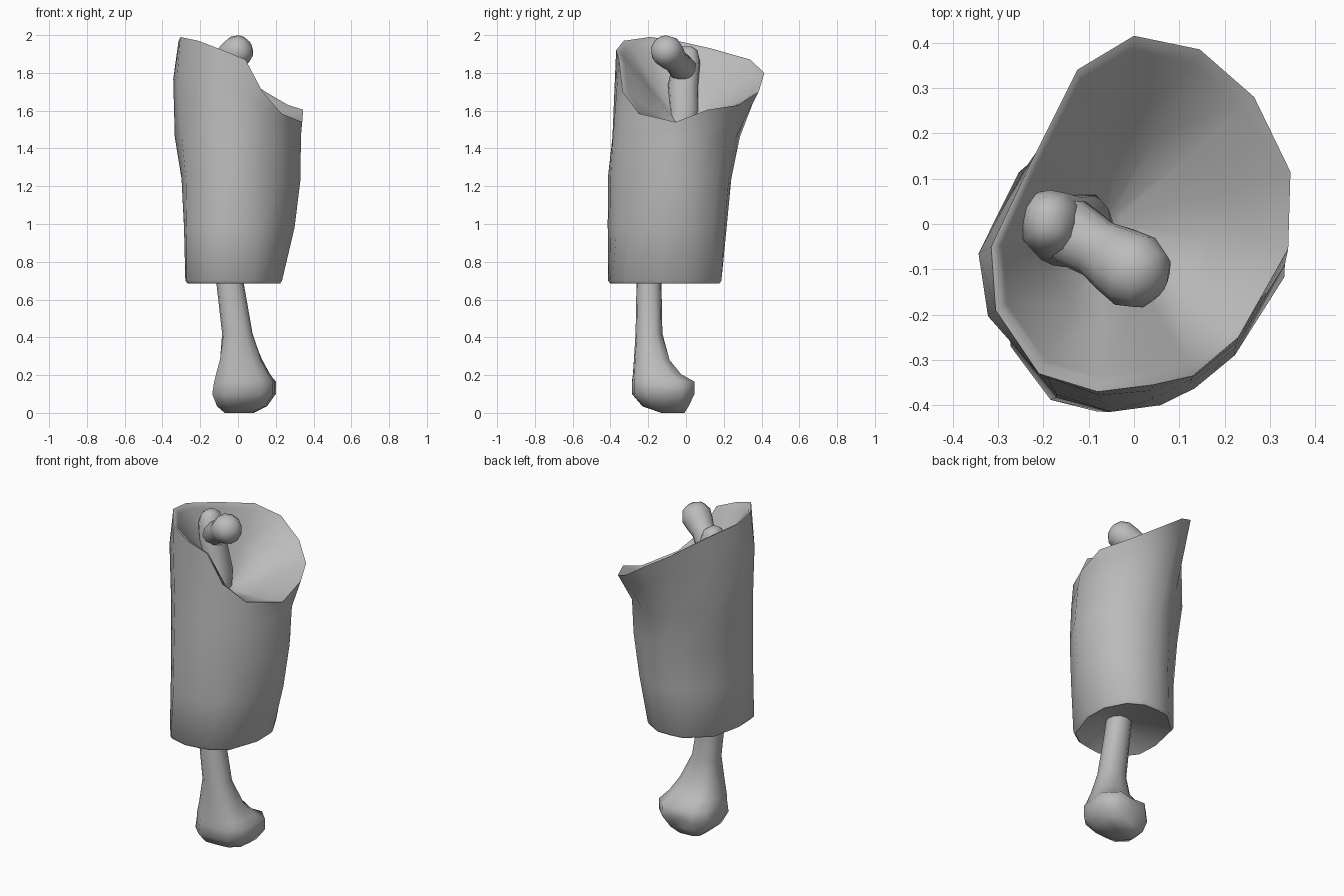
import bpy, bmesh, math
from mathutils import Vector

if "Cube" in bpy.data.objects:
    bpy.data.objects.remove(bpy.data.objects["Cube"])

grey = bpy.data.materials.new("plain grey")
grey.use_nodes = True
colour = (0.5, 0.5, 0.5, 1)
grey.diffuse_color = colour
grey.node_tree.nodes["Principled BSDF"].inputs["Base Color"].default_value = colour


def loft(name, rings, angle):
    """Skin a list of point rings and cap both ends."""
    bm = bmesh.new()
    loops = [[bm.verts.new(p) for p in ring] for ring in rings]
    for a, b in zip(loops, loops[1:]):
        n = len(a)
        for i in range(n):
            j = (i + 1) % n
            bm.faces.new((a[i], a[j], b[j], b[i]))
    bm.faces.new(loops[0][::-1])
    bm.faces.new(loops[-1])
    bmesh.ops.recalc_face_normals(bm, faces=bm.faces)
    mesh = bpy.data.meshes.new(name)
    bm.to_mesh(mesh)
    bm.free()
    ob = bpy.data.objects.new(name, mesh)
    bpy.context.collection.objects.link(ob)
    mesh.materials.append(grey)
    bpy.ops.object.select_all(action='DESELECT')
    ob.select_set(True)
    bpy.context.view_layer.objects.active = ob
    bpy.ops.object.shade_smooth_by_angle(angle=math.radians(angle))


def oval(x0, x1, y0, y1, z, angles, swell=(0, 0, 0, 0)):
    """Horizontal oval filling the extents; swell pushes out each diagonal quarter."""
    cx, cy, rx, ry = (x0 + x1) / 2, (y0 + y1) / 2, (x1 - x0) / 2, (y1 - y0) / 2
    ring = []
    for a in angles:
        quarter = int((a % math.tau) // (math.pi / 2)) % 4
        k = 1 + swell[quarter] * abs(math.sin(2 * a))
        ring.append(Vector((cx + rx * k * math.cos(a), cy + ry * k * math.sin(a), z)))
    return ring


# Slanted, flared rim of the flesh
rim = [Vector(p) for p in (
    (0.345, 0.115, 1.605), (0.265, 0.28, 1.63), (0.145, 0.385, 1.7), (0, 0.415, 1.8),
    (-0.125, 0.34, 1.87), (-0.23, 0.13, 1.93), (-0.315, -0.05, 1.97),
    (-0.305, -0.19, 1.99), (-0.21, -0.33, 1.97), (-0.08, -0.37, 1.92),
    (0.04, -0.355, 1.87), (0.13, -0.335, 1.7), (0.23, -0.25, 1.585), (0.34, -0.055, 1.54))]
angles = [math.atan2(p.y + 0.02, p.x) for p in rim]

# Flesh: bevelled underside, outer wall, rim, then the inner funnel
base_swell = (0.1, 0.03, 0.17, 0.05)
body = [oval(-0.272, 0.232, -0.4, 0.187, 0.7, angles, base_swell),
        oval(-0.28, 0.305, -0.405, 0.215, 0.98, angles, (0.04, -0.02, 0.13, -0.07)),
        oval(-0.295, 0.34, -0.41, 0.24, 1.24, angles, (0.03, -0.02, 0.09, -0.11)),
        oval(-0.335, 0.34, -0.395, 0.285, 1.46, angles, (0, -0.1, 0.02, -0.08))]
under = oval(-0.26, 0.222, -0.387, 0.177, 0.685, angles, base_swell)
hub = oval(-0.1, 0.04, -0.26, -0.12, 0.78, angles)
shoulder = []
for low, top in zip(body[-1], rim):
    p = low.lerp(top, 0.6)
    if top.x < -0.25:
        p.x -= 0.02
    shoulder.append(p)
lip = [Vector((p.x * 0.96, p.y * 0.96, p.z - 0.004)) for p in rim]
pit = Vector((-0.06, -0.01, 1.49))
funnel = [[p.lerp(pit, t) for p in lip] for t in (0.05, 0.45, 0.9)]
loft("flesh", [hub, under] + body + [shoulder, rim, lip] + funnel, 65)

# Long bone: knuckle end, shaft, and upper knob
even = [math.tau * i / 12 for i in range(12)]
knuckle = [(-0.07, 0.08, -0.13, -0.01, 0.0), (-0.11, 0.15, -0.23, 0.01, 0.035),
           (-0.135, 0.195, -0.285, 0.04, 0.1), (-0.125, 0.195, -0.285, 0.04, 0.165),
           (-0.115, 0.165, -0.28, -0.03, 0.205), (-0.095, 0.125, -0.275, -0.09, 0.28)]
shaft = [(-0.084, 0.077, -0.267, -0.125, 0.42), (-0.115, 0.03, -0.262, -0.13, 0.69),
         (-0.13, 0.0, -0.22, -0.09, 1.1), (-0.185, -0.05, -0.085, 0.07, 1.6),
         (-0.23, -0.08, -0.095, 0.065, 1.74), (-0.25, -0.12, -0.07, 0.075, 1.86),
         (-0.235, -0.14, -0.05, 0.06, 1.92), (-0.21, -0.17, -0.02, 0.03, 1.94)]
bone = [oval(*r, even, (0.22, 0.09, 0.19, 0.1)) for r in knuckle]
bone += [oval(*r, even, (0.06,) * 4) for r in shaft]
for ring in bone[1:4]:
    # Shallow groove between the two knuckles at the back
    ring[3].y -= 0.015
loft("long_bone", bone, 80)

# Neck and rounded head, skinned along a rising path
start, centre = Vector((-0.17, 0.0, 1.8)), Vector((-0.005, -0.1, 1.913))
axis = (centre - start).normalized()
side = axis.cross(Vector((0, 0, 1))).normalized()
up = side.cross(axis)
profile = [(-0.23, 0.05), (-0.19, 0.075), (-0.1, 0.066), (-0.045, 0.078),
           (0.01, 0.086), (0.055, 0.068), (0.08, 0.03)]
loft("bone_neck_and_head", [
    [centre + axis * d + (side * math.cos(a) + up * math.sin(a)) * r for a in even]
    for d, r in profile], 80)
